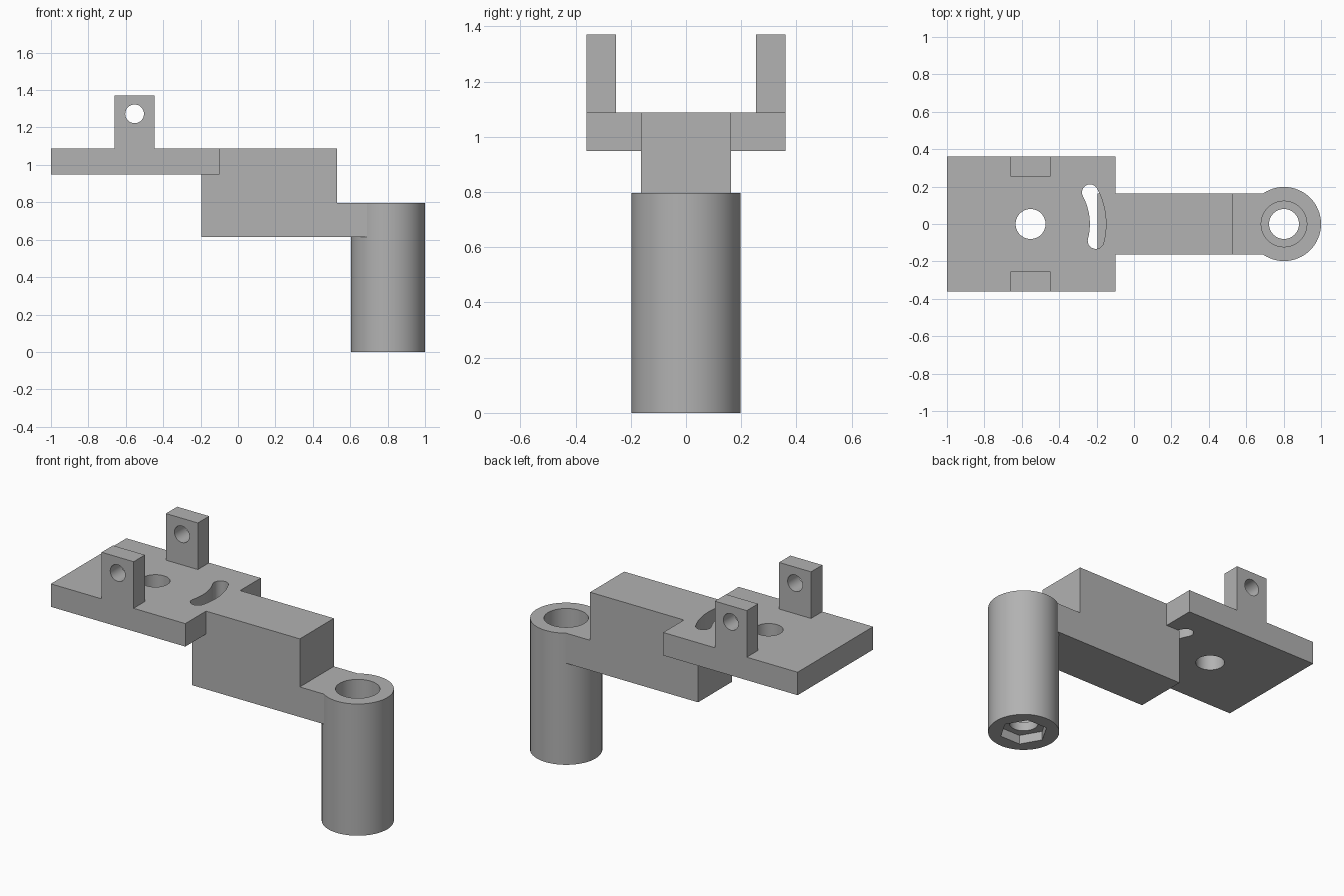
import bpy
import bmesh
from math import cos, sin, pi, radians
from mathutils import Matrix, Vector

default = bpy.data.objects.get("Cube")
if default:
    bpy.data.objects.remove(default, do_unlink=True)

GREY = (0.445, 0.445, 0.445, 1.0)
grey = bpy.data.materials.new("plain grey")
grey.use_nodes = True
grey.diffuse_color = GREY
grey.node_tree.nodes["Principled BSDF"].inputs["Base Color"].default_value = GREY

# Main dimensions
PLATE_LOW, PLATE_TOP = 0.949, 1.088
ARM_LOW, BARREL_TOP = 0.615, 0.797
PIVOT_X = -0.553
BARREL_X, BARREL_R = 0.802, 0.198


def prism(name, outline, low, high, axis="Z"):
    """Extrude a 2D outline along z, or an x-z outline along y."""
    bm = bmesh.new()
    if axis == "Z":
        verts = [bm.verts.new((u, v, low)) for u, v in outline]
        step = Vector((0, 0, high - low))
    else:
        verts = [bm.verts.new((u, low, v)) for u, v in outline]
        step = Vector((0, high - low, 0))
    face = bm.faces.new(verts)
    extruded = bmesh.ops.extrude_face_region(bm, geom=[face], use_keep_orig=True)
    moved = [g for g in extruded["geom"] if isinstance(g, bmesh.types.BMVert)]
    bmesh.ops.translate(bm, verts=moved, vec=step)
    bmesh.ops.recalc_face_normals(bm, faces=bm.faces)
    mesh = bpy.data.meshes.new(name)
    bm.to_mesh(mesh)
    bm.free()
    mesh.materials.append(grey)
    obj = bpy.data.objects.new(name, mesh)
    bpy.context.collection.objects.link(obj)
    return obj


def arc(cx, cy, r, start, end, count):
    angles = [start + (end - start) * i / count for i in range(count + 1)]
    return [(cx + r * cos(a), cy + r * sin(a)) for a in angles]


def ring(cx, cy, r, sides=64):
    return arc(cx, cy, r, 0, 2 * pi, sides)[:-1]


def box(x0, x1, y0, y1):
    return [(x0, y0), (x1, y0), (x1, y1), (x0, y1)]


def cut(obj, cutter):
    """Subtract the cutter from obj and discard the cutter."""
    cutter.hide_render = True
    mod = obj.modifiers.new("cut", "BOOLEAN")
    mod.operation = "DIFFERENCE"
    mod.solver = "EXACT"
    mod.object = cutter
    with bpy.context.temp_override(object=obj, active_object=obj):
        bpy.ops.object.modifier_apply(modifier=mod.name)
    bpy.data.objects.remove(cutter, do_unlink=True)


def arc_slot(cx, r, half, low, high):
    """Outline of a rounded slot following an arc around (cx, 0)."""
    a, b = radians(low), radians(high)
    points = arc(cx, 0, r + half, a, b, 20)
    points += arc(cx + r * cos(b), r * sin(b), half, b, b + pi, 12)[1:]
    points += arc(cx, 0, r - half, b, a, 20)[1:]
    points += arc(cx + r * cos(a), r * sin(a), half, a + pi, a + 2 * pi, 12)[1:-1]
    return points


# Top plate with pivot hole and curved slot
plate = prism("top_plate", box(-1, -0.1, -0.361, 0.361), PLATE_LOW, PLATE_TOP)
cut(plate, prism("hole_cutter", ring(PIVOT_X, 0, 0.08), 0.9, 1.2))
cut(plate, prism("slot_cutter", arc_slot(PIVOT_X, 0.36, 0.043, -14.5, 28), 0.9, 1.2))

# Pair of drilled lugs on the plate edges
lugs = []
for name, inner, outer in (("left_side_lug", 0.253, 0.361), ("right_side_lug", -0.361, -0.253)):
    lug = prism(name, box(-0.66, -0.446, PLATE_TOP, 1.37), inner, outer, "Y")
    cut(lug, prism("lug_cutter", ring(PIVOT_X, 1.273, 0.05, 48), inner - 0.1, outer + 0.1, "Y"))
    lugs.append(lug)

# Stepped arm, tucked under the plate and fitted against the barrel
arm_profile = [(-0.195, ARM_LOW), (BARREL_X, ARM_LOW), (BARREL_X, BARREL_TOP),
               (0.528, BARREL_TOP), (0.528, PLATE_TOP), (-0.1, PLATE_TOP),
               (-0.1, PLATE_LOW), (-0.195, PLATE_LOW)]
arm = prism("stepped_arm", arm_profile, -0.163, 0.163, "Y")
cut(arm, prism("barrel_cutter", ring(BARREL_X, 0, BARREL_R), 0.5, 0.9))

# Barrel with wide bore, narrow through hole and hexagonal nut pocket
barrel = prism("barrel", ring(BARREL_X, 0, BARREL_R), 0, BARREL_TOP)
cut(barrel, prism("bore_cutter", ring(BARREL_X, 0, 0.122), 0.11, 0.9))
cut(barrel, prism("through_cutter", ring(BARREL_X, 0, 0.08), -0.1, 0.2))
cut(barrel, prism("nut_cutter", ring(BARREL_X, 0, 0.135, 6), -0.1, 0.055))

# Smooth the round walls, keep the edges crisp
bpy.ops.object.select_all(action="DESELECT")
for obj in [plate, arm, barrel] + lugs:
    obj.select_set(True)
bpy.context.view_layer.objects.active = plate
bpy.ops.object.shade_smooth_by_angle(angle=radians(30))
